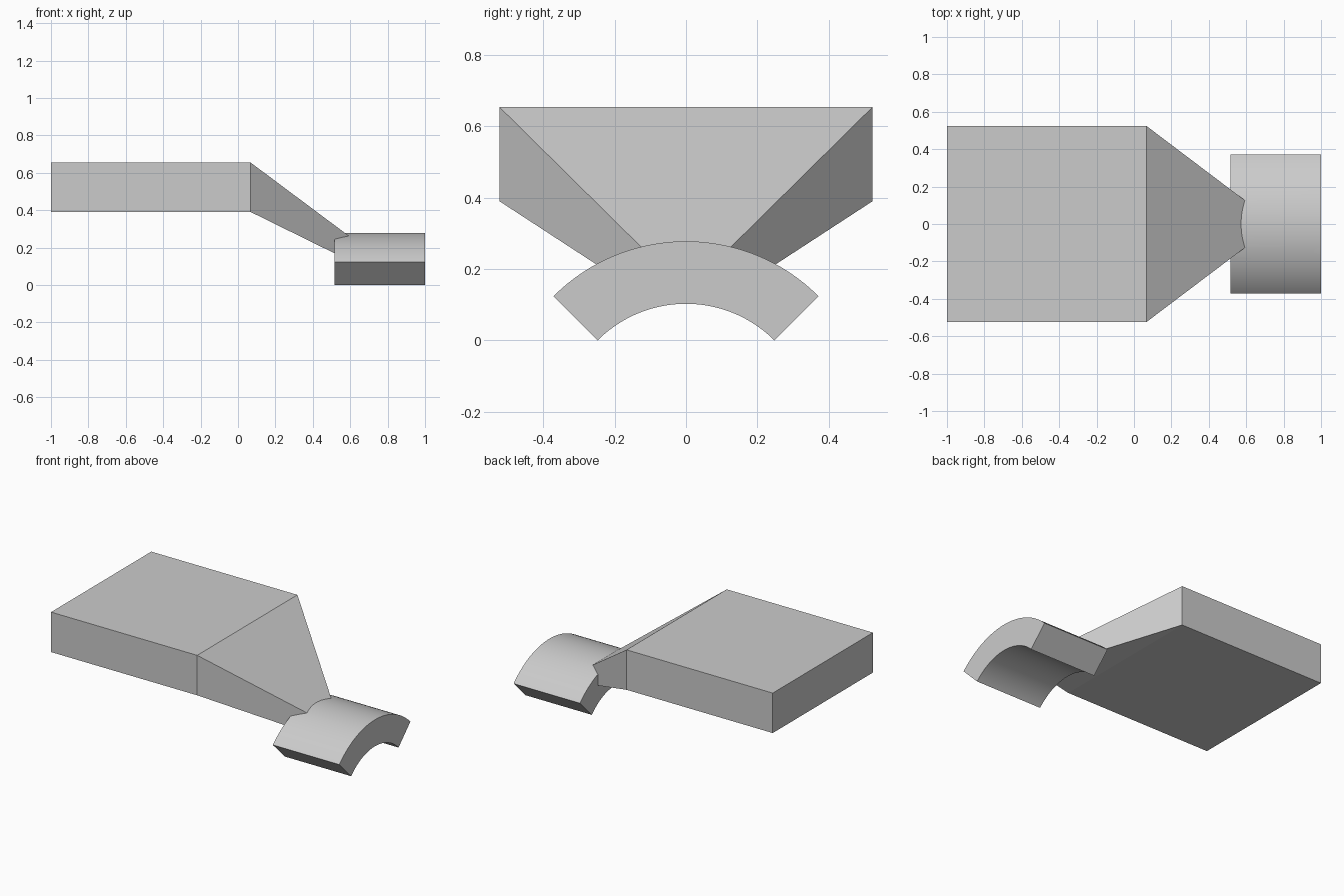
import bpy
import bmesh
from math import sin, cos, pi, radians

cube = bpy.data.objects.get("Cube")
if cube:
    bpy.data.objects.remove(cube, do_unlink=True)

grey = bpy.data.materials.new("plain grey")
grey.use_nodes = True
colour = (0.6, 0.6, 0.6, 1)
grey.diffuse_color = colour
grey.node_tree.nodes["Principled BSDF"].inputs["Base Color"].default_value = colour


def loft(name, sections):
    """Join matching closed cross-sections into a capped solid."""
    bm = bmesh.new()
    rings = [[bm.verts.new(p) for p in s] for s in sections]
    for a, b in zip(rings, rings[1:]):
        for i in range(len(a)):
            j = (i + 1) % len(a)
            bm.faces.new((a[i], a[j], b[j], b[i]))
    bm.faces.new(rings[0])
    bm.faces.new(rings[-1])
    bmesh.ops.recalc_face_normals(bm, faces=bm.faces)
    mesh = bpy.data.meshes.new(name)
    bm.to_mesh(mesh)
    bm.free()
    mesh.materials.append(grey)
    obj = bpy.data.objects.new(name, mesh)
    bpy.context.collection.objects.link(obj)
    return obj


def rectangle(x, half_width, bottom, top):
    return [(x, -half_width, bottom), (x, half_width, bottom),
            (x, half_width, top), (x, -half_width, top)]


# Flat slab with a tapering neck that ends inside the saddle
body = loft("slab_and_saddle", [
    rectangle(-1, 0.523, 0.39, 0.654),
    rectangle(0.068, 0.523, 0.39, 0.654),
    rectangle(0.6, 0.121, 0.128, 0.257),
])

# Saddle: quarter of a thick tube lying along x
inner, outer, steps = 0.35, 0.525, 48
drop = inner * cos(pi / 4)
angles = [pi / 4 * (2 * i / steps - 1) for i in range(steps + 1)]
profile = [(outer * sin(a), outer * cos(a) - drop) for a in angles]
profile += [(inner * sin(a), inner * cos(a) - drop) for a in reversed(angles)]
saddle = loft("saddle", [[(x, y, z) for y, z in profile] for x in (0.515, 1)])

# Fuse both into one solid
union = body.modifiers.new("join_saddle", "BOOLEAN")
union.operation = "UNION"
union.solver = "EXACT"
union.object = saddle
bpy.ops.object.select_all(action="DESELECT")
bpy.context.view_layer.objects.active = body
body.select_set(True)
bpy.ops.object.modifier_apply(modifier=union.name)
bpy.data.objects.remove(saddle, do_unlink=True)

# Smooth the curved faces, keep the flat ones crisp
bpy.ops.object.shade_smooth_by_angle(angle=radians(10))
